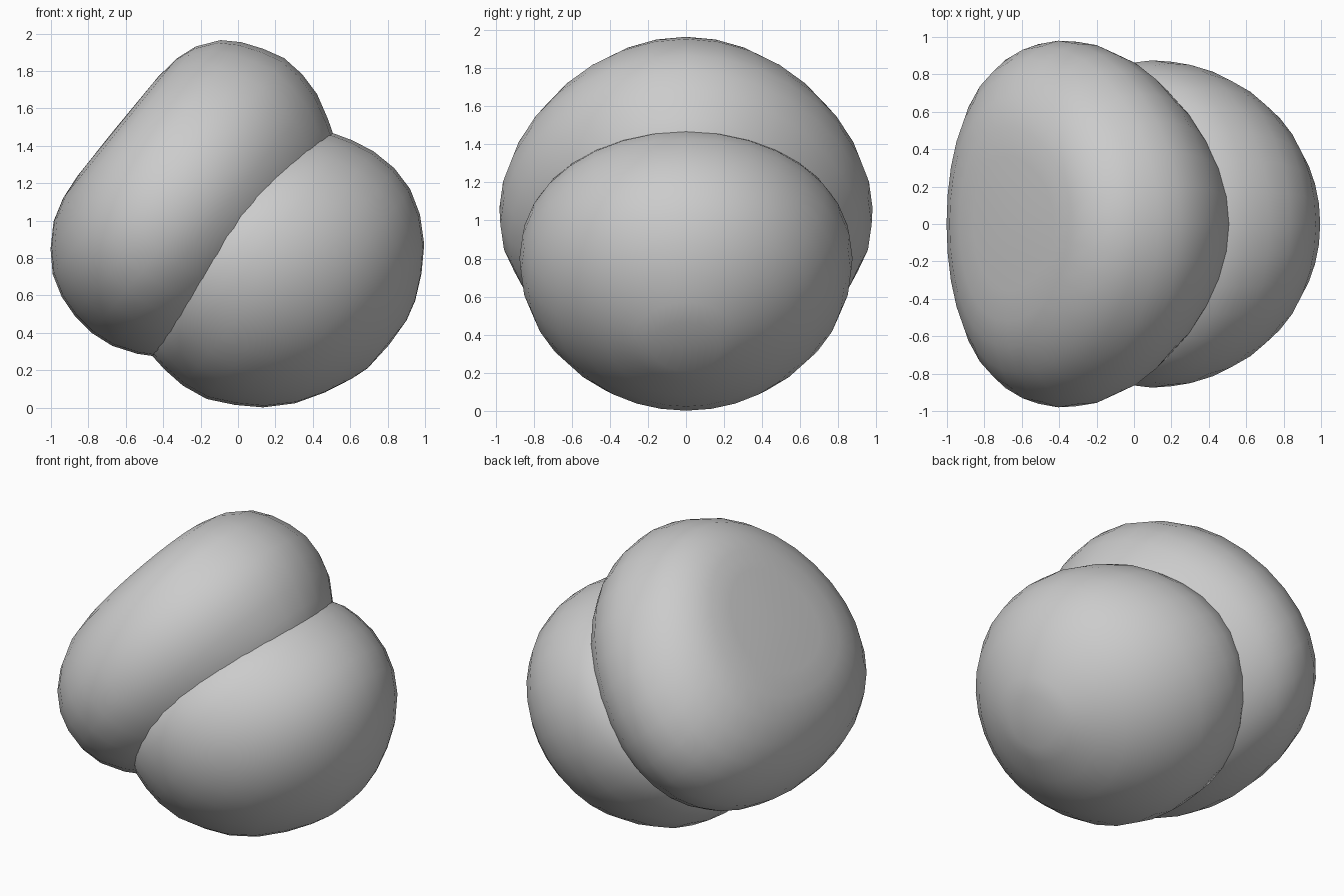
import bpy, bmesh
from math import cos, sin, pi
from mathutils import Vector

A = Vector((0.776, 0, -0.631))   # tilted axis, down to the right
U = Vector((0.631, 0, 0.776))    # across the axis, up to the right
Y = Vector((0, 1, 0))
SEG = 32


def loft(name, start, rings, end, skew=0.0):
    """Egg-shaped rings (a, low u, high u, half y) along A, closed by poles (a, u)."""
    bm = bmesh.new()
    loops = []
    for a, lo, hi, hy in rings:
        mid, hu = (lo + hi) / 2, (hi - lo) / 2
        loops.append([bm.verts.new(A * a + Y * (hy * sin(t))
                                   + U * (mid + hu * cos(t) - skew * hy * sin(t) ** 2))
                      for t in (2 * pi * i / SEG for i in range(SEG))])
    for p, q in zip(loops, loops[1:]):
        for i in range(SEG):
            j = (i + 1) % SEG
            bm.faces.new((p[i], p[j], q[j], q[i]))
    for (a, u), loop in ((start, loops[0]), (end, loops[-1])):
        pole = bm.verts.new(A * a + U * u)
        for i in range(SEG):
            bm.faces.new((pole, loop[i], loop[(i + 1) % SEG]))
    bmesh.ops.recalc_face_normals(bm, faces=bm.faces)
    for f in bm.faces:
        f.smooth = True
    me = bpy.data.meshes.new(name)
    bm.to_mesh(me)
    bm.free()
    bpy.context.collection.objects.link(bpy.data.objects.new(name, me))


# lower round body
loft("round_body", (0.415, 0.77), [
    (0.405, 0.60, 0.93, 0.18), (0.375, 0.505, 1.04, 0.28),
    (0.309, 0.355, 1.175, 0.42), (0.222, 0.21, 1.305, 0.555),
    (0.103, 0.085, 1.415, 0.68), (-0.023, 0.0, 1.487, 0.765),
    (-0.159, -0.07, 1.52, 0.83), (-0.303, -0.095, 1.52, 0.867),
    (-0.43, -0.09, 1.493, 0.875), (-0.53, -0.075, 1.459, 0.865),
    (-0.65, 0.0, 1.37, 0.83), (-0.78, 0.15, 1.22, 0.7),
    (-0.87, 0.35, 1.05, 0.45)], (-0.91, 0.7), skew=0.02)

# upper cap with a flattened end
loft("flattened_cap", (-1.45, 0.72), [
    (-1.447, 0.42, 1.10, 0.36), (-1.432, 0.28, 1.24, 0.52),
    (-1.393, 0.15, 1.355, 0.66), (-1.312, 0.025, 1.465, 0.795),
    (-1.218, -0.072, 1.527, 0.885), (-1.105, -0.135, 1.573, 0.95),
    (-0.987, -0.17, 1.605, 0.98), (-0.859, -0.184, 1.599, 0.975),
    (-0.73, -0.168, 1.567, 0.93), (-0.60, -0.117, 1.50, 0.83),
    (-0.53, -0.075, 1.457, 0.75), (-0.40, 0.05, 1.33, 0.6),
    (-0.30, 0.30, 1.10, 0.35)], (-0.26, 0.7), skew=0.15)
